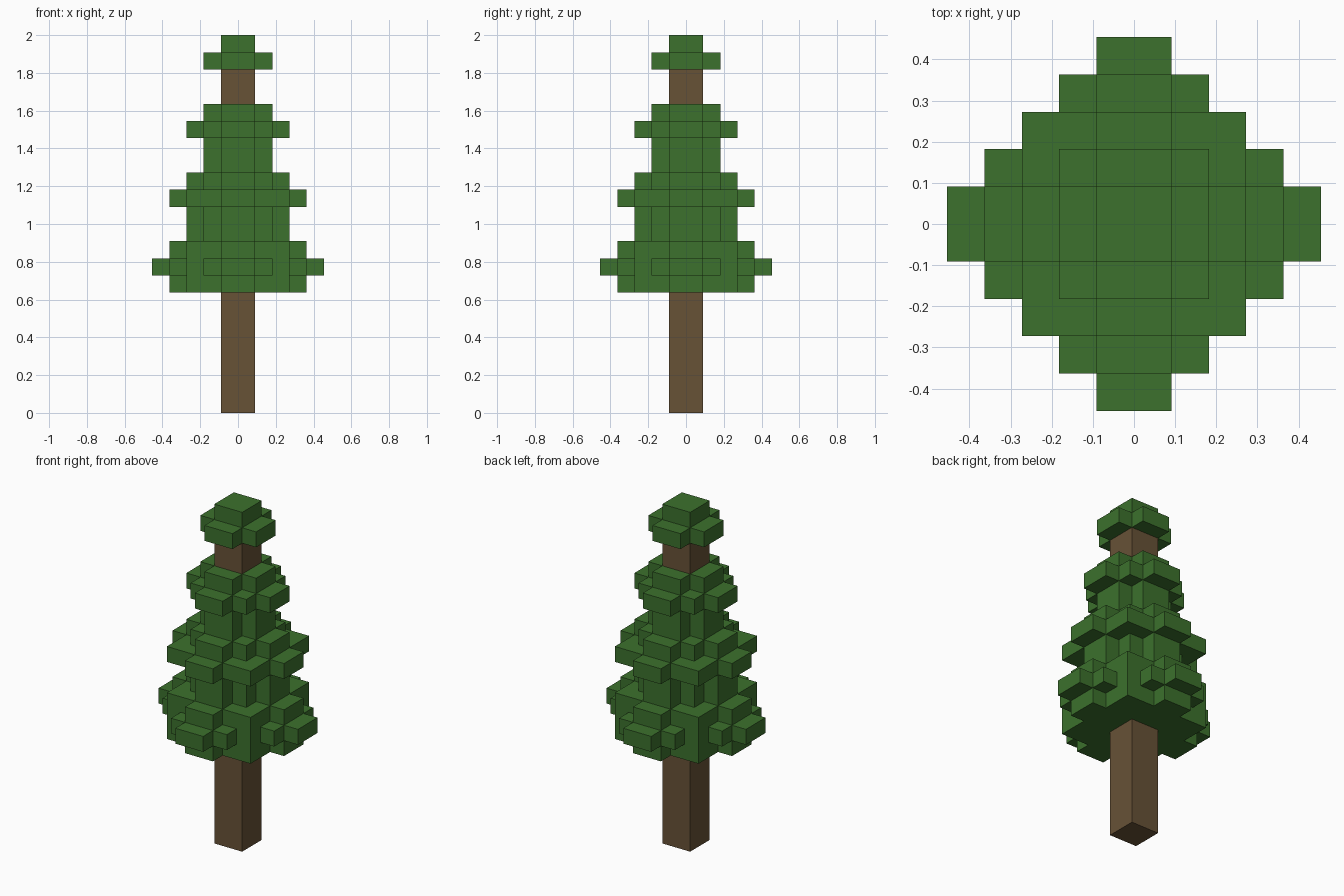
import bpy
import bmesh

cube = bpy.data.objects.get("Cube")
if cube:
    bpy.data.objects.remove(cube, do_unlink=True)

U = 2 / 22  # size of one block


def make_material(name, rgb):
    mat = bpy.data.materials.new(name)
    mat.use_nodes = True
    mat.diffuse_color = (*rgb, 1)
    mat.node_tree.nodes["Principled BSDF"].inputs["Base Color"].default_value = (*rgb, 1)
    return mat


def outline(corners):
    """Stepped outline: outer corners of one quadrant, repeated by quarter turns."""
    quarter = [corners[0]]
    for a, b in zip(corners, corners[1:]):
        quarter += [(b[0], a[1]), b]
    points = []
    for _ in range(4):
        points += quarter
        quarter = [(-y, x) for x, y in quarter]
    return points


def build(name, slabs, mat):
    """Stack of prisms, each given as (corners, bottom, top) in blocks."""
    bm = bmesh.new()
    for corners, bottom, top in slabs:
        base = bm.faces.new([bm.verts.new((x * U, y * U, bottom * U))
                             for x, y in outline(corners)])
        grown = bmesh.ops.extrude_face_region(bm, geom=[base], use_keep_orig=True)["geom"]
        bmesh.ops.translate(bm, vec=(0, 0, (top - bottom) * U),
                            verts=[g for g in grown if isinstance(g, bmesh.types.BMVert)])
    bmesh.ops.recalc_face_normals(bm, faces=bm.faces)
    mesh = bpy.data.meshes.new(name)
    bm.to_mesh(mesh)
    bm.free()
    mesh.materials.append(mat)
    obj = bpy.data.objects.new(name, mesh)
    bpy.context.collection.objects.link(obj)
    return obj


def armed(n):
    """Square with a two-block-wide arm on each side, reaching n blocks out."""
    return [(n, 1), (n - 1, n - 1), (1, n)]


bark = make_material("brown bark", (0.136, 0.084, 0.037))
leaf = make_material("green leaves", (0.045, 0.165, 0.026))

post = [(1, 1)]
cross = [(2, 1), (1, 2)]
diamond = [(5 - i, 1 + i) for i in range(5)]

# Trunk, bare below the leaves and just under the crown
build("lower_trunk", [(post, 0, 7)], bark)
build("upper_trunk", [(post, 18, 20)], bark)

# Leaf tiers, each with a wider ring of branches
build("bottom_leaves", [(armed(4), 7, 8), (diamond, 8, 9), (armed(4), 9, 10)], leaf)
build("middle_leaves", [(armed(3), 10, 12), (armed(4), 12, 13), (armed(3), 13, 14)], leaf)
build("upper_leaves", [(cross, 14, 16), (armed(3), 16, 17), (cross, 17, 18)], leaf)
build("crown_leaves", [(cross, 20, 21), (post, 21, 22)], leaf)
